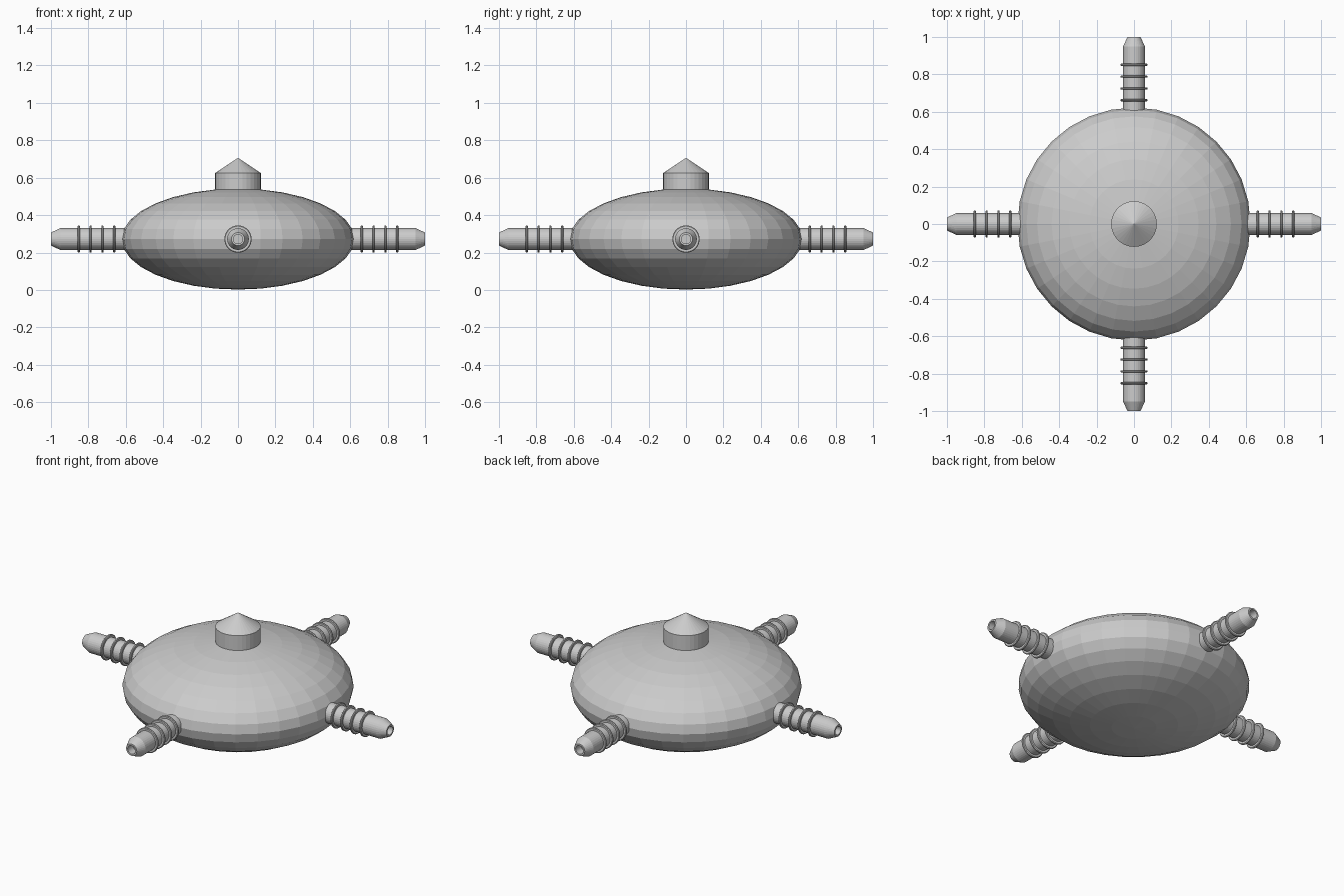
import bpy, bmesh, math
from mathutils import Matrix

if "Cube" in bpy.data.objects:
    bpy.data.objects.remove(bpy.data.objects["Cube"])

Z = 0.272

def lathe(name, profile, sides, matrix):
    """Revolve (radius, height) points about z; zero radius gives a pole."""
    bm = bmesh.new()
    loops = []
    for r, h in profile:
        if r == 0:
            loops.append([bm.verts.new((0, 0, h))])
        else:
            loops.append([bm.verts.new((r * math.cos(2 * math.pi * i / sides),
                                        r * math.sin(2 * math.pi * i / sides), h))
                          for i in range(sides)])
    for a, b in zip(loops, loops[1:]):
        for i in range(sides):
            j = (i + 1) % sides
            quad = [a[i % len(a)], a[j % len(a)], b[j % len(b)], b[i % len(b)]]
            bm.faces.new(list(dict.fromkeys(quad)))
    bmesh.ops.recalc_face_normals(bm, faces=bm.faces)
    bm.transform(matrix)
    mesh = bpy.data.meshes.new(name)
    bm.to_mesh(mesh)
    bm.free()
    obj = bpy.data.objects.new(name, mesh)
    bpy.context.collection.objects.link(obj)
    return obj

# Flattened faceted body
bpy.ops.mesh.primitive_uv_sphere_add(segments=32, ring_count=16, radius=1, location=(0, 0, Z))
body = bpy.context.object
body.name = "body"
body.scale = (0.623, 0.623, 0.27)

# Top knob: short cylinder with a conical cap
lathe("top_knob", [(0, 0.48), (0.122, 0.48), (0.122, 0.625), (0, 0.706)], 32, Matrix())

# Four nozzles with hollow tapered tips and ribs
nozzle = [(0, 0.56), (0.058, 0.56), (0.058, 0.95), (0.035, 1.0),
          (0.025, 1.0), (0.025, 0.95), (0, 0.95)]
for n, side in enumerate(("right", "back", "left", "front")):
    m = (Matrix.Translation((0, 0, Z)) @ Matrix.Rotation(n * math.pi / 2, 4, 'Z')
         @ Matrix.Rotation(math.pi / 2, 4, 'Y'))
    lathe(side + "_nozzle", nozzle, 32, m)
    for k in range(4):
        x = 0.662 + 0.063 * k
        rib = [(0.05, x - 0.006), (0.069, x - 0.006), (0.073, x - 0.003),
               (0.073, x + 0.003), (0.069, x + 0.006), (0.05, x + 0.006)]
        lathe(f"{side}_rib_{k + 1}", rib, 32, m)
